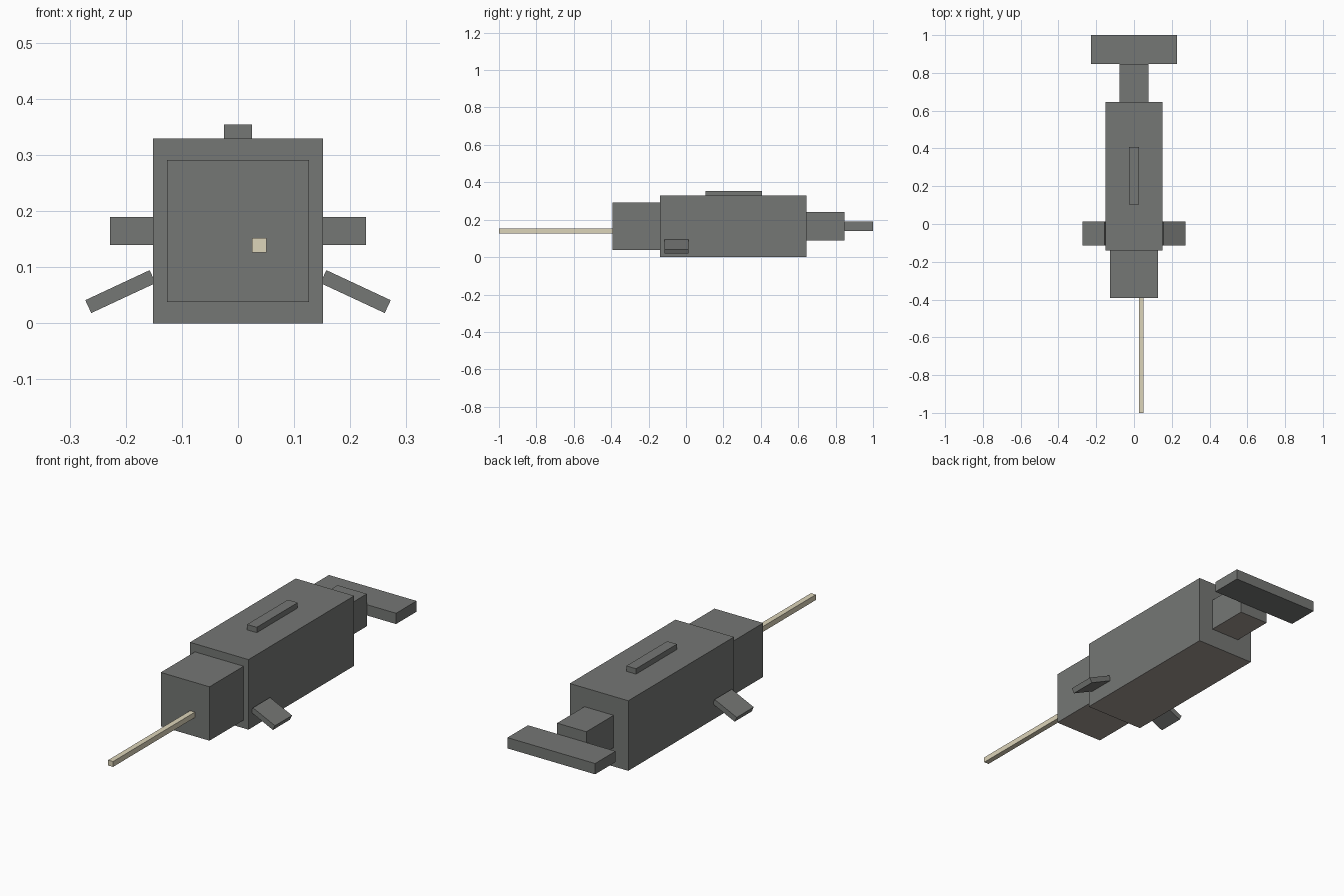
import bpy, math

cube = bpy.data.objects.get("Cube")
if cube:
    bpy.data.objects.remove(cube, do_unlink=True)


def make_material(name, color):
    mat = bpy.data.materials.new(name)
    mat.use_nodes = True
    mat.diffuse_color = color
    mat.node_tree.nodes["Principled BSDF"].inputs["Base Color"].default_value = color
    return mat


grey = make_material("slate grey", (0.178, 0.184, 0.176, 1))
belly = make_material("pale belly", (0.36, 0.325, 0.295, 1))
ivory = make_material("ivory", (0.72, 0.66, 0.49, 1))

U = 2 / 79  # one block unit: the whole animal is 79 units long


def block(name, size, center, mat=grey, tilt=0):
    """Box with size in block units and centre in scene units."""
    bpy.ops.mesh.primitive_cube_add(size=1, location=center)
    obj = bpy.context.object
    obj.name = name
    obj.scale = [s * U for s in size]
    bpy.ops.object.transform_apply(location=False, rotation=False, scale=True)
    obj.rotation_euler.y = tilt
    obj.data.materials.append(mat)
    return obj


def paint_belly(obj):
    """Give the faces that point down the pale belly colour."""
    obj.data.materials.append(belly)
    for face in obj.data.polygons:
        if face.normal.z < -0.5:
            face.material_index = 1


# Trunk parts in a row from the tusk tip to the tail
y = -1.0
for name, size, x, z, mat, pale_below in (
    ("tusk", (1, 24, 1), 1.5, 5.5, ivory, False),
    ("head", (10, 10, 10), 0, 6.5, grey, True),
    ("body", (12, 31, 13), 0, 6.5, grey, True),
    ("tail_stock", (6, 8, 6), 0, 6.5, grey, True),
    ("tail_fluke", (18, 6, 2), 0, 6.5, grey, False),
):
    length = size[1] * U
    part = block(name, size, (x * U, y + length / 2, z * U), mat)
    if pale_below:
        paint_belly(part)
    y += length

# Low ridge along the back
block("back_ridge", (2, 12, 1), (0, 0.255, 13.5 * U))

# Flippers slope down and outwards
for name, side in (("left_flipper", 1), ("right_flipper", -1)):
    block(name, (5, 5, 1), (side * 0.2095, -0.051, 0.0565),
          tilt=side * math.radians(25))
